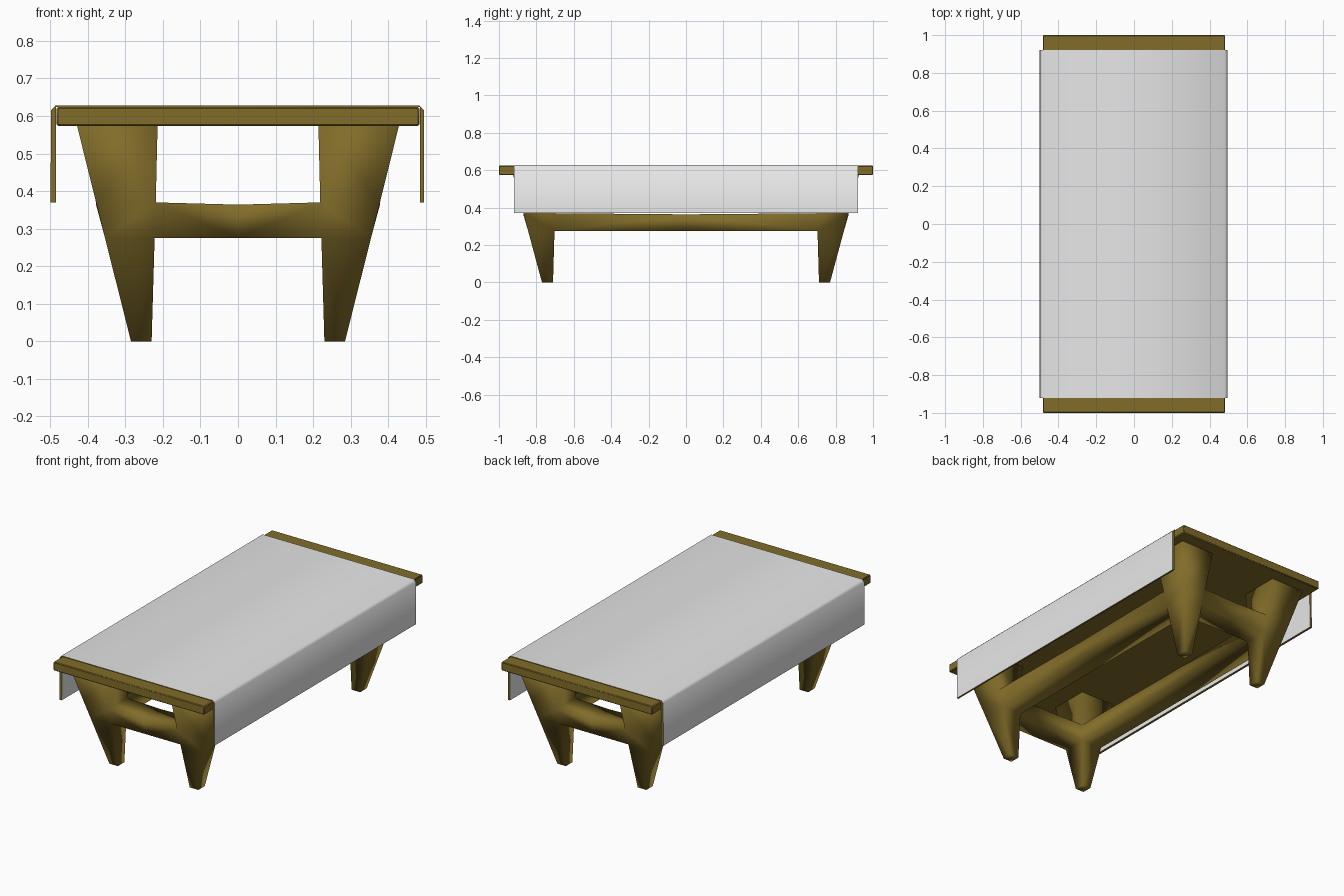
import bpy, bmesh

if "Cube" in bpy.data.objects:
    bpy.data.objects.remove(bpy.data.objects["Cube"])


def material(name, rgb):
    m = bpy.data.materials.new(name)
    m.diffuse_color = (*rgb, 1)
    m.use_nodes = True
    m.node_tree.nodes["Principled BSDF"].inputs["Base Color"].default_value = m.diffuse_color
    return m


WOOD = material("olive wood", (0.22, 0.15, 0.022))
CLOTH = material("white cloth", (0.8, 0.8, 0.8))


def finish(name, bm, mats):
    bmesh.ops.recalc_face_normals(bm, faces=bm.faces)
    me = bpy.data.meshes.new(name)
    bm.to_mesh(me)
    bm.free()
    ob = bpy.data.objects.new(name, me)
    bpy.context.collection.objects.link(ob)
    for m in mats:
        me.materials.append(m)
    return ob


def smooth(ob, angle):
    bpy.ops.object.select_all(action='DESELECT')
    ob.select_set(True)
    bpy.context.view_layer.objects.active = ob
    bpy.ops.object.shade_smooth_by_angle(angle=angle)


# Tabletop slab
bm = bmesh.new()
bmesh.ops.create_cube(bm, size=1)
for v in bm.verts:
    v.co = (v.co.x * 0.966, v.co.y * 2, 0.599 + v.co.z * 0.05)
top = finish("tabletop", bm, [WOOD])
bev = top.modifiers.new("edge", 'BEVEL')
bev.width = 0.004
bev.segments = 1
smooth(top, 1.0)

# Leg frame: one quadrant of tapered leg with two half rails, mirrored
# levels: z, x inner, x outer, y inner, y outer
LEVELS = [(0, 0.23, 0.285, 0.711, 0.77),
          (0.275, 0.222, 0.354, 0.703, 0.844),
          (0.37, 0.219, 0.378, 0.701, 0.87),
          (0.58, 0.214, 0.43, 0.696, 0.926)]
bm = bmesh.new()
rings = [[bm.verts.new(p) for p in ((a, c, z), (b, c, z), (b, d, z), (a, d, z))]
         for z, a, b, c, d in LEVELS]
bm.faces.new(rings[0])
bm.faces.new(rings[-1])
for i in range(3):
    lo, hi = rings[i], rings[i + 1]
    for j in range(4):
        k = (j + 1) % 4
        if i == 1 and j in (0, 3):      # openings where the rails join
            continue
        bm.faces.new((lo[j], lo[k], hi[k], hi[j]))
for j, axis in ((0, 1), (3, 0)):
    k = (j + 1) % 4
    loop = [rings[1][j], rings[1][k], rings[2][k], rings[2][j]]
    mid = []
    for n, v in enumerate(loop):
        co = v.co.copy()
        co[axis] = 0
        if n > 1:
            co.z -= 0.006               # rail top dips slightly mid-span
        mid.append(bm.verts.new(co))
    for n in range(4):
        m = (n + 1) % 4
        bm.faces.new((loop[n], loop[m], mid[m], mid[n]))
frame = finish("leg_frame", bm, [WOOD])
mir = frame.modifiers.new("mirror", 'MIRROR')
mir.use_axis = (True, True, False)
for p in frame.data.polygons:
    p.use_smooth = True

# Draped cloth: U profile swept along y, with wood-coloured rims
profile = [(-0.499, 0.37), (-0.498, 0.615), (-0.486, 0.628), (0.482, 0.628),
           (0.495, 0.615), (0.495, 0.37), (0.484, 0.37), (0.484, 0.6245),
           (-0.484, 0.6245), (-0.485, 0.37)]
bm = bmesh.new()
ends = [[bm.verts.new((x, y, z)) for x, z in profile] for y in (-0.92, 0.92)]
n = len(profile)
for i in range(n):
    k = (i + 1) % n
    f = bm.faces.new((ends[0][i], ends[0][k], ends[1][k], ends[1][i]))
    f.material_index = 1 if i in (5, 9) else 0
for e in ends:
    bm.faces.new(e).material_index = 1
cloth = finish("draped_cloth", bm, [CLOTH, WOOD])
smooth(cloth, 1.0)
